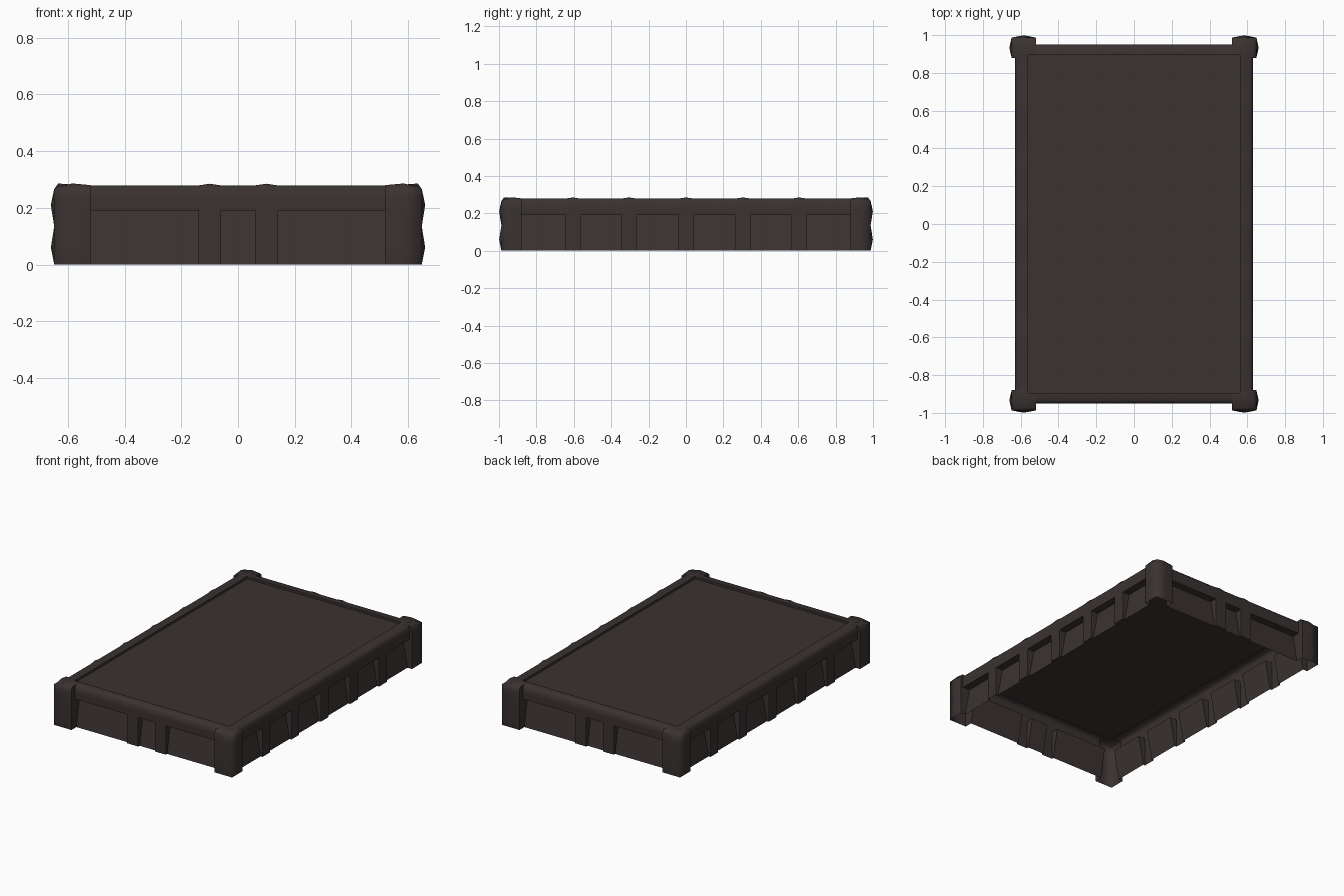
import bpy, bmesh
from mathutils import Vector

if "Cube" in bpy.data.objects:
    bpy.data.objects.remove(bpy.data.objects["Cube"])

mat = bpy.data.materials.new("dark brown")
mat.diffuse_color = (0.042, 0.032, 0.031, 1)
mat.use_nodes = True
mat.node_tree.nodes["Principled BSDF"].inputs["Base Color"].default_value = mat.diffuse_color

DEEP, SHALLOW = 0.05, 0.014    # bay recess under the rail and at the foot
BULGE = 0.012                  # swelling on the corner posts


def bay_profile(deep, shallow, top=0.0):
    """Outward offset and height up the wall, ending at the rim chamfer."""
    def d(z):
        return -(shallow + (deep - shallow) * z / 0.19)
    return [(d(z), z) for z in (0, 0.06, 0.13, 0.19)] + [
        (0, 0.19), (0, 0.23), (0, 0.266), (-0.014, 0.279 + top)]


def post_profile(p, b, top):
    return [(p, 0), (p + b, 0.06), (p, 0.135), (p + b, 0.21), (p + b, 0.21),
            (p + b * 0.5, 0.24), (p, 0.266), (p - 0.014, 0.278 + top)]


def build_wall(bm, place, D, p, post_in, post_out, inner_u, inner_d, ribs):
    """One side: loft profiles through stations along the wall."""
    bay = bay_profile(DEEP, SHALLOW)
    flush = bay_profile(0, 0)

    def post(sign):
        s = [(post_in, post_profile(p, 0, 0.002)),
             ((post_in + post_out) / 2, post_profile(p, BULGE, 0.008)),
             (post_out, post_profile(p, 0, -0.004))]
        return [(sign * u, pr) for u, pr in (s if sign > 0 else s[::-1])]

    stations = post(-1) + [(-post_in, bay)]
    for c in ribs:
        stations += [(c - 0.04, bay), (c - 0.04, flush),
                     (c, bay_profile(0, 0, 0.006)),
                     (c + 0.04, flush), (c + 0.04, bay)]
    stations += [(post_in, bay)] + post(1)

    rows = []
    for u, prof in stations:
        row = []
        for i, (d, z) in enumerate(prof):
            lim = post_out - 0.014 if i == 7 else post_out
            row.append(place(max(-lim, min(lim, u)), D + d, z))
        ui = max(-inner_u, min(inner_u, u))
        row.append(place(ui, inner_d, 0.279))      # inner rim edge
        row.append(place(ui, inner_d, 0.264))      # lip down to the panel
        rows.append([bm.verts.new(v) for v in row])
    for a, b in zip(rows, rows[1:]):
        for i in range(len(a) - 1):
            bm.faces.new((a[i], b[i], b[i + 1], a[i + 1]))


def finish(bm, name, angle):
    bmesh.ops.remove_doubles(bm, verts=bm.verts, dist=0.0005)
    bmesh.ops.dissolve_degenerate(bm, edges=bm.edges, dist=0.0005)
    bmesh.ops.recalc_face_normals(bm, faces=bm.faces)
    me = bpy.data.meshes.new(name)
    bm.to_mesh(me)
    bm.free()
    me.materials.append(mat)
    ob = bpy.data.objects.new(name, me)
    bpy.context.collection.objects.link(ob)
    bpy.ops.object.select_all(action='DESELECT')
    ob.select_set(True)
    bpy.context.view_layer.objects.active = ob
    bpy.ops.object.shade_smooth_by_angle(angle=angle)
    return ob


# Ribbed frame with swollen corner posts, open underneath
bm = bmesh.new()
END_RIBS = (-0.1, 0.1)
SIDE_RIBS = (-0.605, -0.305, 0, 0.305, 0.605)
for s in (-1, 1):
    build_wall(bm, lambda u, d, z, s=s: Vector((-s * u, s * d, z)),
               0.95, 0.037, 0.52, 0.648, 0.56, 0.895, END_RIBS)
    build_wall(bm, lambda u, d, z, s=s: Vector((s * d, s * u, z)),
               0.63, 0.018, 0.88, 0.987, 0.895, 0.56, SIDE_RIBS)
finish(bm, "ribbed_frame", 1.4)

# Slightly sunken flat panel on top
bm = bmesh.new()
corners = [(-1, -1), (1, -1), (1, 1), (-1, 1)]
bm.faces.new([bm.verts.new((0.56 * x, 0.895 * y, 0.264)) for x, y in corners])
finish(bm, "top_panel", 0.5)
